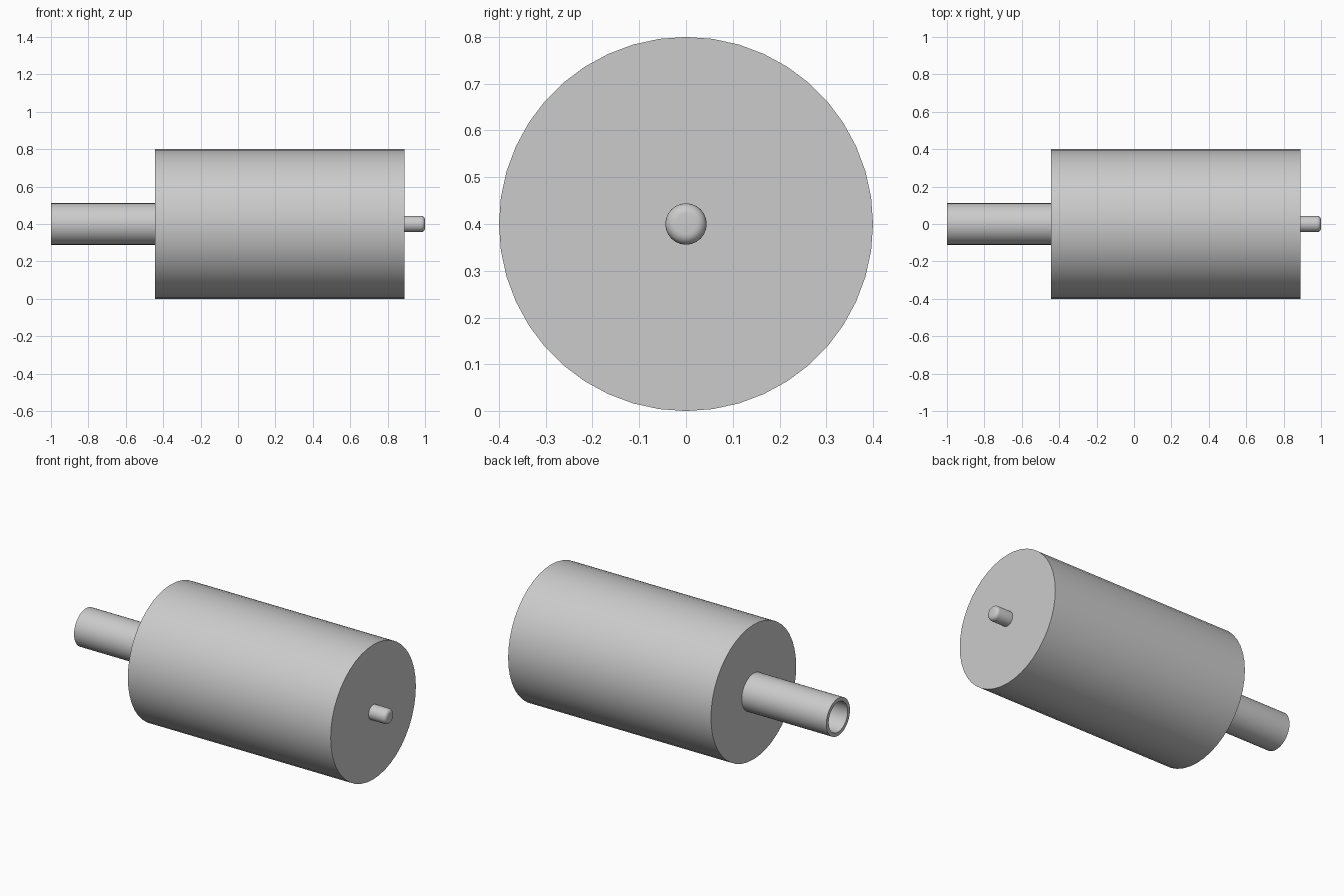
import bpy
import bmesh
from math import sin, cos, pi, radians

cube = bpy.data.objects.get("Cube")
if cube:
    bpy.data.objects.remove(cube, do_unlink=True)

SIDES = 44
AXIS_Z = 0.4
BODY_START, BODY_END = -0.444, 0.889

grey = bpy.data.materials.new("plain grey")
grey.use_nodes = True
colour = (0.6, 0.6, 0.6, 1)
grey.diffuse_color = colour
grey.node_tree.nodes["Principled BSDF"].inputs["Base Color"].default_value = colour


def lathe(name, profile, capped=True):
    """Turn (x, radius) points around the long axis; cap or leave the ends open."""
    bm = bmesh.new()
    rings = []
    for x, r in profile:
        angles = [2 * pi * i / SIDES for i in range(SIDES)]
        rings.append([bm.verts.new((x, r * sin(a), AXIS_Z + r * cos(a))) for a in angles])
    for a, b in zip(rings, rings[1:]):
        for i in range(SIDES):
            j = (i + 1) % SIDES
            bm.faces.new((a[i], a[j], b[j], b[i]))
    if capped:
        bm.faces.new(rings[0])
        bm.faces.new(rings[-1])
    bmesh.ops.recalc_face_normals(bm, faces=bm.faces)
    mesh = bpy.data.meshes.new(name)
    bm.to_mesh(mesh)
    bm.free()
    mesh.materials.append(grey)
    obj = bpy.data.objects.new(name, mesh)
    bpy.context.collection.objects.link(obj)
    bpy.ops.object.select_all(action='DESELECT')
    obj.select_set(True)
    bpy.context.view_layer.objects.active = obj
    bpy.ops.object.shade_smooth_by_angle(angle=radians(35))
    return obj


# Main cylinder
lathe("body", [(BODY_START, 0.4), (BODY_END, 0.4)])

# Hollow pipe, bored down to the body
OUTER, INNER = 0.111, 0.089
lathe("hollow_pipe", [(BODY_START, INNER), (-1, INNER), (-1, OUTER),
                      (BODY_START, OUTER), (BODY_START, INNER)][:4], capped=False)

# Small pin with a rounded tip
PIN, FILLET = 0.044, 0.022
tip = [(1 - FILLET + FILLET * sin(a), PIN - FILLET + FILLET * cos(a))
       for a in (pi / 2 * i / 6 for i in range(7))]
lathe("pin", [(BODY_END, PIN)] + tip)
